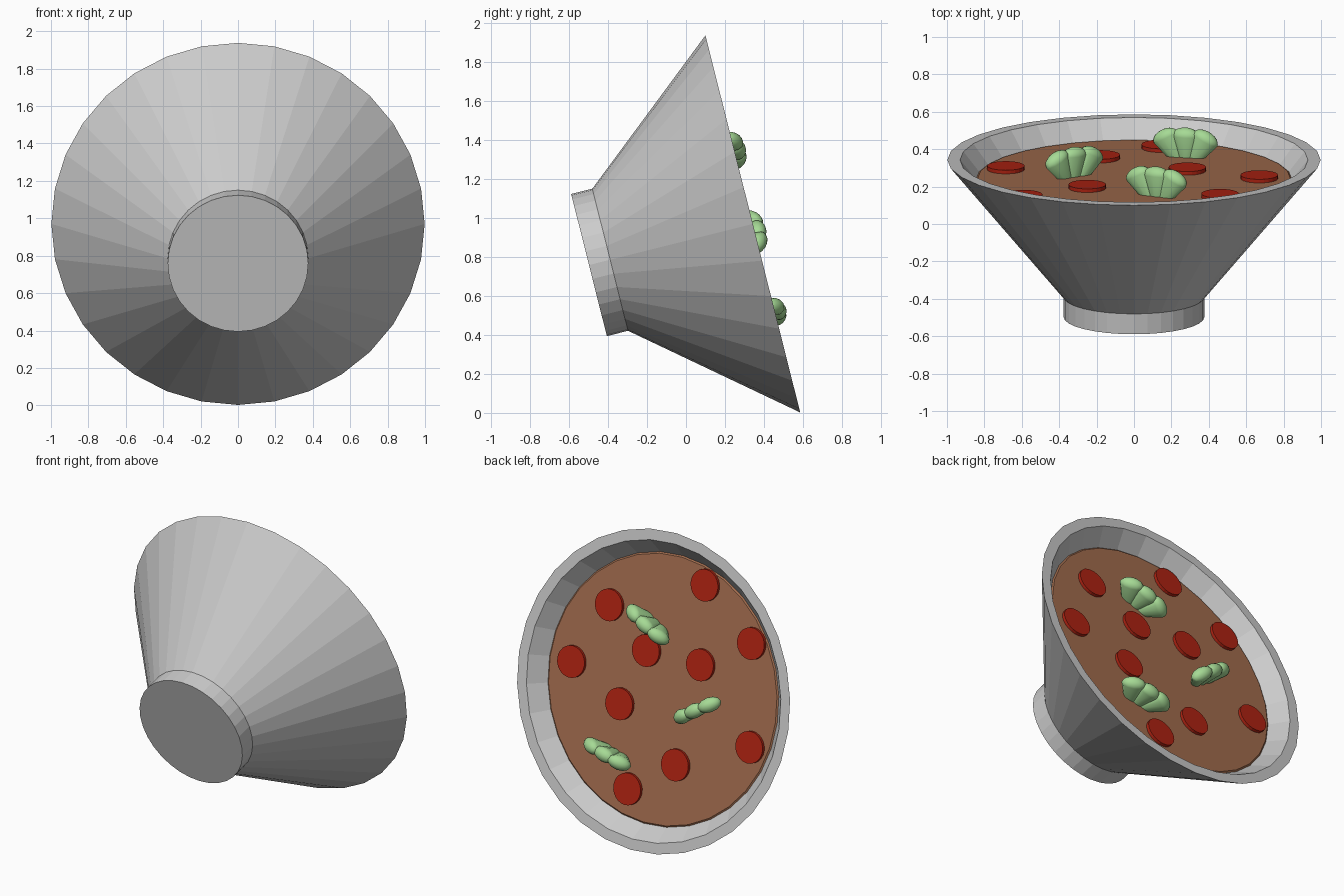
import bpy, bmesh, math
from mathutils import Matrix, Vector

if "Cube" in bpy.data.objects:
    bpy.data.objects.remove(bpy.data.objects["Cube"])

# Bowl frame: local z is the bowl axis, origin is the rim centre
AXIS = Vector((0, 0.9698, 0.2437))
UP = Vector((0, -0.2437, 0.9698))
FRAME = Matrix(((1, 0, 0, 0),
                (0, UP.y, AXIS.y, 0.343),
                (0, UP.z, AXIS.z, 0.970),
                (0, 0, 0, 1)))


def material(name, rgb):
    m = bpy.data.materials.new(name)
    m.diffuse_color = (*rgb, 1)
    m.use_nodes = True
    m.node_tree.nodes["Principled BSDF"].inputs["Base Color"].default_value = m.diffuse_color
    return m


def lathe(name, profile, segs, mat=None, local=Matrix(), smooth=False):
    """Spin (radius, height) points about local z; radius 0 makes a pole."""
    bm = bmesh.new()
    rings = []
    for r, z in profile:
        n = 1 if r == 0 else segs
        rings.append([bm.verts.new((r * math.sin(2 * math.pi * i / segs),
                                    r * math.cos(2 * math.pi * i / segs), z))
                      for i in range(n)])
    for a, b in zip(rings, rings[1:]):
        for i in range(segs):
            j = (i + 1) % segs
            if len(a) == 1:
                bm.faces.new((a[0], b[j], b[i]))
            elif len(b) == 1:
                bm.faces.new((a[i], a[j], b[0]))
            else:
                bm.faces.new((a[i], a[j], b[j], b[i]))
    # flat caps on open ends
    for ring in (rings[0], rings[-1]):
        if len(ring) > 1:
            bm.faces.new(ring)
    bm.transform(FRAME @ local)
    bmesh.ops.recalc_face_normals(bm, faces=bm.faces)
    me = bpy.data.meshes.new(name)
    bm.to_mesh(me)
    bm.free()
    ob = bpy.data.objects.new(name, me)
    bpy.context.collection.objects.link(ob)
    if mat:
        me.materials.append(mat)
    if smooth:
        bpy.ops.object.select_all(action='DESELECT')
        ob.select_set(True)
        bpy.context.view_layer.objects.active = ob
        bpy.ops.object.shade_smooth_by_angle(angle=math.radians(40))
    return ob


brown = material("broth_brown", (0.37, 0.155, 0.078))
red = material("slice_red", (0.44, 0.017, 0.006))
green = material("herb_green", (0.38, 0.70, 0.30))

# Bowl shell and foot
lathe("bowl", [(0.376, -0.755), (0.998, 0), (0.93, 0), (0.36, -0.71)], 32)
lathe("bowl_foot", [(0.376, -0.867), (0.376, -0.75)], 32)

# Soup surface
lathe("soup", [(0.845, -0.13), (0.855, -0.115), (0.835, -0.1)], 32, brown)

# Round red slices floating on the soup
slices = [(-0.20, 0.71), (0.46, 0.42), (0.67, 0.01), (0.15, 0.21), (-0.59, 0.44),
          (-0.25, 0.22), (0.285, -0.16), (-0.685, -0.19), (-0.175, -0.43), (0.14, -0.66)]
for i, (u, v) in enumerate(slices):
    lathe(f"slice_{i + 1}", [(0.1, -0.11), (0.1, -0.08)], 24, red,
          Matrix.Translation((u, v, 0)))

# Green sprigs: three fanned lobes, each a tapered stalk with a domed cap
cap = [(math.cos(t), 0.115 + 0.045 * math.sin(t))
       for t in (math.radians(a) for a in (0, 18, 36, 54, 72))]
lobe = [(0.45, -0.02)] + cap + [(0, 0.16)]
sprigs = [(-0.32, -0.04, -33), (0.12, 0.39, 26), (0.275, -0.465, 14)]
for i, (u, v, deg) in enumerate(sprigs):
    base = Matrix.Translation((u, v, -0.1)) @ Matrix.Rotation(math.radians(deg), 4, 'Z')
    for k, side in enumerate((-1, 0, 1)):
        fan = (Matrix.Translation((0.055 * side, 0, 0))
               @ Matrix.Rotation(math.radians(28 * side), 4, 'Y')
               @ Matrix.Diagonal((0.075, 0.046, 1, 1)))
        lathe(f"sprig_{i + 1}_lobe_{k + 1}", lobe, 12, green, base @ fan, smooth=True)
